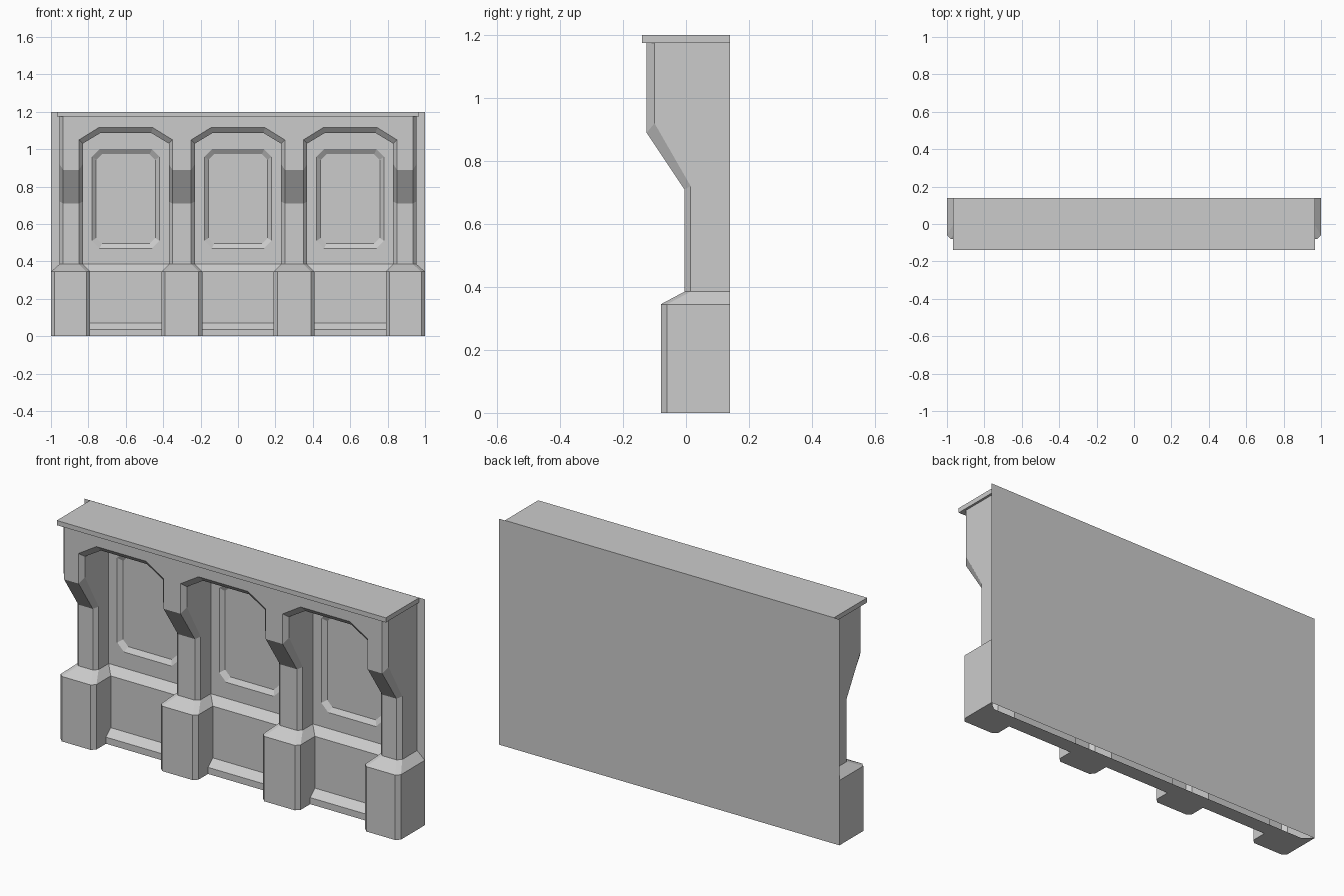
import bpy, bmesh

if "Cube" in bpy.data.objects:
    bpy.data.objects.remove(bpy.data.objects["Cube"])

BAYS = (-0.6, 0.0, 0.6)


def strip(bm, a, b):
    """Quads between two equally long point paths."""
    for i in range(len(a) - 1):
        bm.faces.new([bm.verts.new(p) for p in (a[i], a[i + 1], b[i + 1], b[i])])


def finish(bm, name):
    bmesh.ops.remove_doubles(bm, verts=bm.verts, dist=0.0005)
    bmesh.ops.dissolve_degenerate(bm, edges=bm.edges, dist=0.0005)
    bmesh.ops.recalc_face_normals(bm, faces=bm.faces)
    me = bpy.data.meshes.new(name)
    bm.to_mesh(me)
    bm.free()
    ob = bpy.data.objects.new(name, me)
    bpy.context.collection.objects.link(ob)
    return ob


def polygon(bm, pts):
    return bm.faces.new([bm.verts.new(p) for p in pts])


def mirrored(path):
    return path + [(-p[0],) + tuple(p[1:]) for p in reversed(path)]


def box(name, lo, hi):
    bm = bmesh.new()
    f = polygon(bm, [(lo[0], lo[1], lo[2]), (hi[0], lo[1], lo[2]),
                     (hi[0], hi[1], lo[2]), (lo[0], hi[1], lo[2])])
    ext = bmesh.ops.extrude_face_region(bm, geom=[f], use_keep_orig=True)
    for v in ext["geom"]:
        if isinstance(v, bmesh.types.BMVert):
            v.co.z = hi[2]
    return finish(bm, name)


# Plinth with four stepped feet, bevelled in towards the columns
foot = mirrored([(-1, .14), (-1, -.06), (-.98, -.08), (-.81, -.08), (-.79, -.06), (-.79, .06),
                 (-.41, .06), (-.41, -.06), (-.39, -.08), (-.21, -.08), (-.19, -.06), (-.19, .06)])
neck = mirrored([(-.955, .14), (-.955, .015), (-.935, -.005), (-.85, -.005), (-.83, .015), (-.83, .1),
                 (-.37, .1), (-.37, .015), (-.35, -.005), (-.25, -.005), (-.23, .015), (-.23, .1)])
bm = bmesh.new()
low, mid = [(x, y, 0) for x, y in foot], [(x, y, .345) for x, y in foot]
strip(bm, low, mid)
strip(bm, mid, [(x, y, .385) for x, y in neck])
polygon(bm, low + [(.95, .1, 0), (-.95, .1, 0)])
finish(bm, "plinth")

# Skirting between the feet
for i, c in enumerate(BAYS):
    bm = bmesh.new()
    prof = [(.06, 0), (.02, 0), (.02, .035), (.06, .07)]
    strip(bm, [(c - .19, y, z) for y, z in prof], [(c + .19, y, z) for y, z in prof])
    ob = finish(bm, f"skirting_{i + 1}")

# Columns with brackets, and header with chamfered arches
front_yz = [(-.005, .385), (-.005, .71), (-.125, .89), (-.125, 1.05)]
edge_yz = [(.015, .385), (.015, .72), (-.1, .92), (-.1, 1.03)]
bm = bmesh.new()
for c in BAYS:
    front = mirrored([(-.25, y, z) for y, z in front_yz] + [(-.145, -.125, 1.115)])
    edge = mirrored([(-.23, y, z) for y, z in edge_yz] + [(-.135, -.1, 1.087)])
    front = [(c + x, y, z) for x, y, z in front]
    edge = [(c + x, y, z) for x, y, z in edge]
    strip(bm, front, edge)
    strip(bm, edge, [(x, .1, z) for x, y, z in edge])
for x0, x1 in ((-.935, -.85), (-.35, -.25), (.25, .35), (.85, .935)):
    strip(bm, [(x0, y, z) for y, z in front_yz], [(x1, y, z) for y, z in front_yz])
arch = [(-.935, 1.05)]
for c in BAYS:
    arch += [(c - .25, 1.05), (c - .145, 1.115), (c + .145, 1.115), (c + .25, 1.05)]
arch.append((.935, 1.05))
strip(bm, [(x, -.125, z) for x, z in arch], [(x, -.125, 1.175) for x, z in arch])
for s in (-1, 1):
    side = [(s * .955, y, z) for y, z in edge_yz[:3] + [(-.1, 1.05), (-.1, 1.175)]]
    strip(bm, [(s * .935, y, z) for y, z in front_yz + [(-.125, 1.175)]], side)
    strip(bm, side, [(x, .14, z) for x, y, z in side])
finish(bm, "columns_and_header")


# Recessed panels at the back of each arch
def octagon(c, w, z0, z1, k, y):
    pts = [(-w, z0 + k), (-w, z1 - k), (-w + k, z1), (w - k, z1),
           (w, z1 - k), (w, z0 + k), (w - k, z0), (-w + k, z0), (-w, z0 + k)]
    return [(c + x, y, z) for x, z in pts]


for i, c in enumerate(BAYS):
    bm = bmesh.new()
    outline = [(c + x, .1, z) for x, z in (
        (-.23, .385), (-.23, 1.03), (-.135, 1.087), (.135, 1.087),
        (.23, 1.03), (.23, .385), (.23, .385), (-.23, .385), (-.23, .385))]
    rim = octagon(c, .18, .47, 1.0, .04, .1)
    floor = octagon(c, .158, .495, .973, .03, .118)
    strip(bm, outline, rim)
    strip(bm, rim, floor)
    polygon(bm, floor[:-1])
    finish(bm, f"arch_panel_{i + 1}")

# Counter slab and flat back sheet
box("counter_top", (-.967, -.14, 1.175), (.967, .139, 1.2))
bm = bmesh.new()
polygon(bm, [(1, .14, 0), (-1, .14, 0), (-1, .14, 1.2), (1, .14, 1.2)])
finish(bm, "back_sheet")
